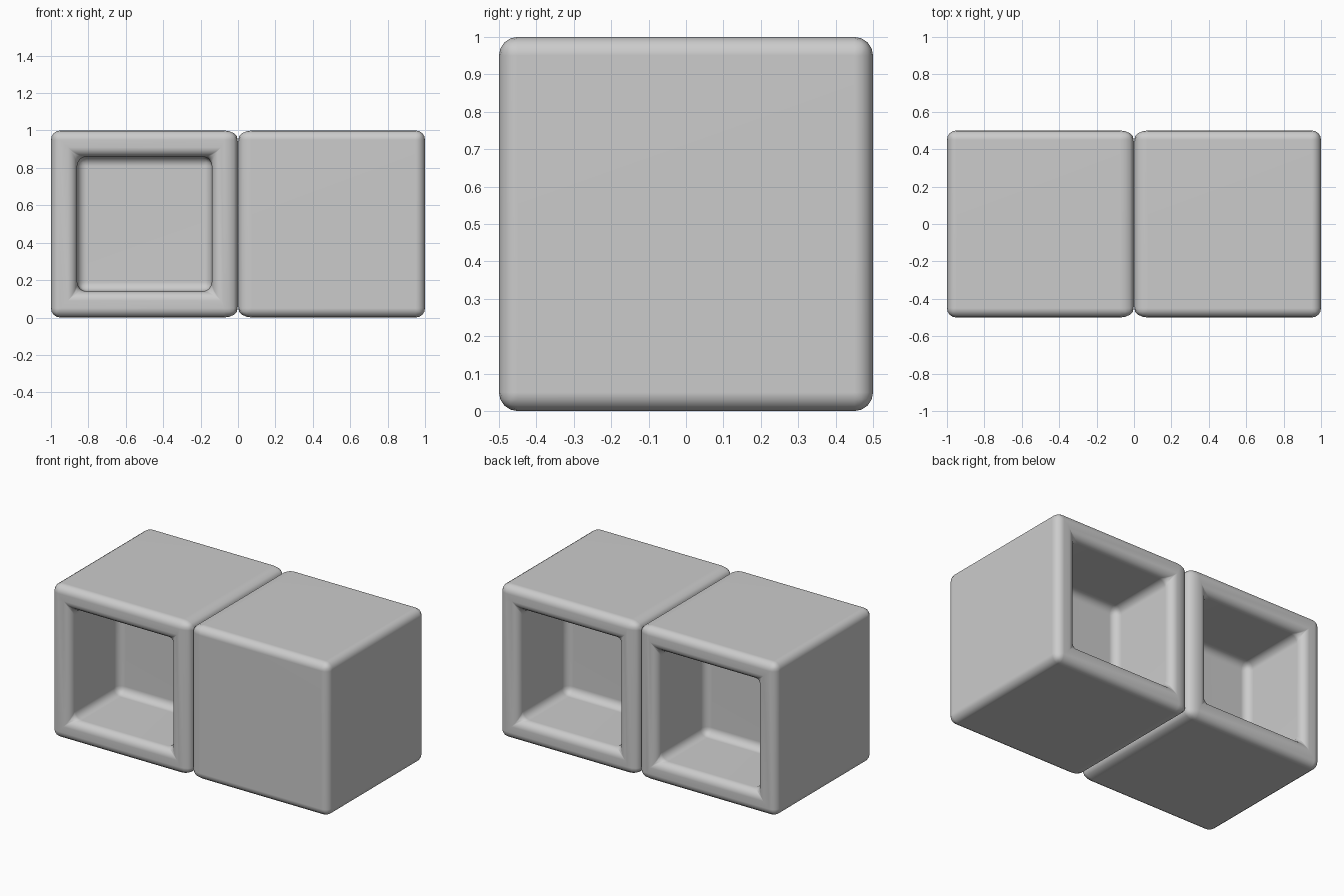
import bpy, bmesh
from mathutils import Matrix

if "Cube" in bpy.data.objects:
    bpy.data.objects.remove(bpy.data.objects["Cube"])

WALL = 0.14      # rim thickness around each recess
DEPTH = 0.497    # recesses stop at a thin middle panel
RADIUS = 0.05    # edge rounding


def add_cubby(bm, cx, open_sides):
    """Unit cube with square recesses on the given y sides and rounded edges."""
    part = bmesh.new()
    bmesh.ops.create_cube(part, size=1.0, matrix=Matrix.Translation((cx, 0, 0.5)))
    for side in open_sides:
        part.normal_update()
        face = max(part.faces, key=lambda f: f.calc_center_median().y * side
                   if abs(f.normal.y) > 0.9 else -9)
        bmesh.ops.inset_individual(part, faces=[face], thickness=WALL, use_even_offset=True)
        bmesh.ops.inset_individual(part, faces=[face], thickness=0, depth=-DEPTH)
    part.normal_update()
    sharp = [e for e in part.edges if e.calc_face_angle(0) > 0.5]
    bmesh.ops.bevel(part, geom=sharp, offset=RADIUS, segments=4, profile=0.5,
                    affect='EDGES', clamp_overlap=True)
    # open the face touching the neighbouring cubby
    inner = [f for f in part.faces if all(abs(v.co.x) < 1e-4 for v in f.verts)]
    bmesh.ops.delete(part, geom=inner, context='FACES')
    tmp = bpy.data.meshes.new("cubby_part")
    part.to_mesh(tmp)
    part.free()
    bm.from_mesh(tmp)
    bpy.data.meshes.remove(tmp)


bm = bmesh.new()
add_cubby(bm, -0.5, (-1, 1))   # left cubby: open front and back
add_cubby(bm, 0.5, (1,))       # right cubby: open at the back only

# weld the seam, then widen and deepen it to form the groove
seam = [v for v in bm.verts if abs(v.co.x) < 1e-4]
bmesh.ops.remove_doubles(bm, verts=seam, dist=0.002)
for v in bm.verts:
    if abs(v.co.x) < 1e-4:
        v.co.y *= 0.97
        v.co.z = 0.5 + (v.co.z - 0.5) * 0.97
    elif abs(v.co.x) < RADIUS + 0.001:
        v.co.x *= 1.5
bmesh.ops.recalc_face_normals(bm, faces=bm.faces)

mesh = bpy.data.meshes.new("double_cubby")
bm.to_mesh(mesh)
bm.free()
obj = bpy.data.objects.new("double_cubby", mesh)
bpy.context.collection.objects.link(obj)
bpy.context.view_layer.objects.active = obj
obj.select_set(True)
bpy.ops.object.shade_smooth_by_angle(angle=0.8)
# keep the large panels evenly flat
obj.modifiers.new("flat_panels", 'WEIGHTED_NORMAL').keep_sharp = True
